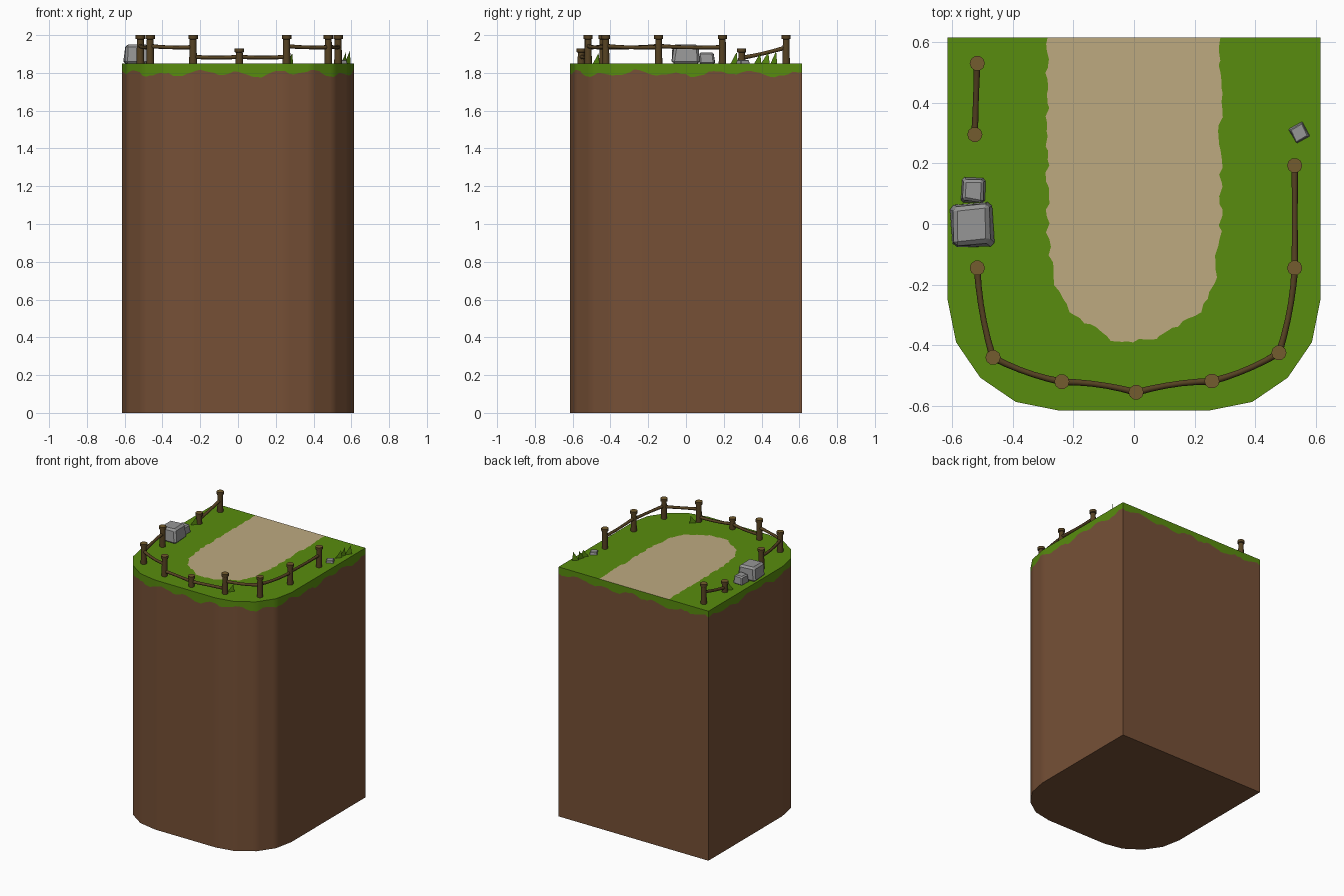
import bpy, bmesh, math, random
from mathutils import Vector, Matrix

if "Cube" in bpy.data.objects:
    bpy.data.objects.remove(bpy.data.objects["Cube"])

random.seed(4)
TOP = 1.85


def mat(name, r, g, b):
    lin = [((c / 255 + 0.055) / 1.055) ** 2.4 for c in (r, g, b)]
    m = bpy.data.materials.new(name)
    m.diffuse_color = (*lin, 1)
    m.use_nodes = True
    m.node_tree.nodes["Principled BSDF"].inputs["Base Color"].default_value = m.diffuse_color
    return m


GRASS = mat("grass_green", 88, 140, 14)
DIRT = mat("earth_brown", 118, 80, 54)
PATH = mat("path_sand", 190, 170, 128)
WOOD = mat("dark_wood", 86, 66, 34)
CUT = mat("cut_wood", 116, 92, 46)
ROCK = mat("rock_grey", 150, 150, 150)


def finish(name, bm, mats, smooth=None):
    me = bpy.data.meshes.new(name)
    bm.to_mesh(me)
    bm.free()
    for m in mats:
        me.materials.append(m)
    if smooth:
        for p in me.polygons:
            p.use_smooth = True
        me.set_sharp_from_angle(angle=math.radians(smooth))
    ob = bpy.data.objects.new(name, me)
    bpy.context.scene.collection.objects.link(ob)
    return ob


def resample(pts, step):
    """Split every segment of a polyline into pieces of about step length."""
    out = []
    for a, b in zip(pts, pts[1:]):
        a, b = Vector(a), Vector(b)
        n = max(1, round((b - a).length / step))
        out += [a.lerp(b, i / n) for i in range(n)]
    return out + [Vector(pts[-1])]


# Ground block: square back, rounded front, ragged turf edge round the sides
half = [(0.615, 0.615), (0.615, -0.25), (0.587, -0.39), (0.507, -0.507),
        (0.39, -0.587), (0.25, -0.615)]
outline = [(-x, y) for x, y in half] + half[::-1]
ring = resample(outline + [outline[0]], 0.025)[:-1]
bm = bmesh.new()
cols = []
for i, p in enumerate(ring):
    z = 1.797 + 0.011 * math.sin(i * 0.75) + 0.008 * math.sin(i * 0.31 + 1) + random.uniform(-0.005, 0.005)
    cols.append([bm.verts.new((p.x, p.y, h)) for h in (0, z, TOP)])
for a, b in zip(cols, cols[1:] + cols[:1]):
    bm.faces.new((a[0], b[0], b[1], a[1])).material_index = 0
    bm.faces.new((a[1], b[1], b[2], a[2])).material_index = 1
bm.faces.new([c[0] for c in reversed(cols)])

# Sandy path and the turf round it share one ragged border
side = [(0.285, 0.615), (0.285, 0), (0.265, -0.2), (0.215, -0.29), (0.12, -0.345), (0.07, -0.385)]
border = resample([(-x, y) for x, y in side] + side[::-1], 0.024)
for p in border[1:-1]:
    p += Vector((random.uniform(-0.008, 0.008), random.uniform(-0.006, 0.006)))
sand = [bm.verts.new((p.x, p.y, TOP)) for p in border]
rim = [bm.verts.new((x, y, TOP)) for x, y in outline]
bm.faces.new(sand).material_index = 2
bm.faces.new(rim + sand[::-1]).material_index = 1
finish("ground_block", bm, [DIRT, GRASS, PATH], 35)


# Fence posts: tapered shaft with a wider cut cap
def post(i, x, y, top):
    bm = bmesh.new()
    rings = [(0.021, TOP - 0.005), (0.018, top - 0.022), (0.025, top - 0.02), (0.025, top)]
    loops = [[bm.verts.new((x + r * math.cos(k * math.tau / 10), y + r * math.sin(k * math.tau / 10), z))
              for k in range(10)] for r, z in rings]
    for a, b in zip(loops, loops[1:]):
        for k in range(10):
            j = (k + 1) % 10
            bm.faces.new((a[k], a[j], b[j], b[k]))
    bm.faces.new(loops[-1]).material_index = 1
    bm.faces.new(loops[0][::-1])
    finish(f"fence_post_{i}", bm, [WOOD, CUT], 40)


# Rails: slightly bowed round bars
def rail(i, a, b, bow):
    a, b = Vector(a), Vector(b)
    d = (b - a).normalized()
    s = Vector((d.y, -d.x, 0)).normalized()
    u = s.cross(d)
    bm = bmesh.new()
    loops = []
    for k in range(6):
        t = k / 5
        w = 4 * t * (1 - t)
        c = a.lerp(b, t) + s * bow * w - Vector((0, 0, 0.004 * w))
        r = 0.012 - 0.002 * w
        loops.append([bm.verts.new(c + r * (s * math.cos(q * math.tau / 7) + u * math.sin(q * math.tau / 7)))
                      for q in range(7)])
    for p, q in zip(loops, loops[1:]):
        for k in range(7):
            j = (k + 1) % 7
            bm.faces.new((p[k], p[j], q[j], q[k]))
    bmesh.ops.recalc_face_normals(bm, faces=bm.faces)
    finish(f"fence_rail_{i}", bm, [WOOD], 60)


HI, LO = 2.0, 1.93
posts = [(-0.517, 0.53, HI), (-0.525, 0.295, LO), (-0.517, -0.145, HI), (-0.465, -0.44, HI),
         (-0.238, -0.52, HI), (0.007, -0.555, LO), (0.257, -0.518, HI), (0.478, -0.425, HI),
         (0.53, -0.145, HI), (0.53, 0.193, HI)]
for i, p in enumerate(posts):
    post(i, *p)
for i, (p, q) in enumerate(zip(posts, posts[1:])):
    if i == 1:                      # gap in the fence beside the boulder
        continue
    low = LO in (p[2], q[2])
    z0, z1 = (1.935, 1.88) if i == 0 else (1.885, 1.885) if low else (1.942, 1.936)
    rail(i, (p[0], p[1], z0), (q[0], q[1], z1), 0.0 if i in (0, 8) else -0.008 if low else 0.009)


# Rocks: bevelled, knocked-about blocks
def rock(name, x, y, sx, sy, h, turn, wobble):
    bm = bmesh.new()
    bmesh.ops.create_cube(bm, size=1)
    for v in bm.verts:
        k = 0.88 if v.co.z > 0 else 1
        v.co = Vector((v.co.x * sx * k, v.co.y * sy * k, (v.co.z + 0.5) * h))
        v.co += Vector([random.uniform(-wobble, wobble) for _ in range(2)] + [0])
    bmesh.ops.bevel(bm, geom=bm.edges[:], offset=min(sx, h) * 0.13, segments=1, affect='EDGES')
    bmesh.ops.transform(bm, verts=bm.verts, matrix=Matrix.Translation((x, y, TOP - 0.003)) @ Matrix.Rotation(turn, 4, 'Z'))
    finish(name, bm, [ROCK])


rock("boulder_large", -0.536, -0.002, 0.138, 0.15, 0.103, 0.06, 0.006)
rock("boulder_small", -0.532, 0.11, 0.08, 0.08, 0.062, -0.05, 0.005)
rock("stone_right", 0.545, 0.3, 0.05, 0.054, 0.02, 0.5, 0.003)

# Grass tufts: upright leaning triangles
tufts = [(0.56, 0.38, 0.9, 0.055), (0.565, 0.42, 1.2, 0.06), (0.58, 0.465, 0.8, 0.065),
         (0.275, -0.475, 0.8, 0.055), (-0.54, 0.255, 0.9, 0.06)]
for i, (x, y, ang, h) in enumerate(tufts):
    bm = bmesh.new()
    d = Vector((math.cos(ang), math.sin(ang), 0)) * 0.024
    c = Vector((x, y, TOP))
    bm.faces.new([bm.verts.new(v) for v in (c - d, c + d, c + d * 0.7 + Vector((0, 0, h)))])
    finish(f"grass_tuft_{i}", bm, [GRASS])
